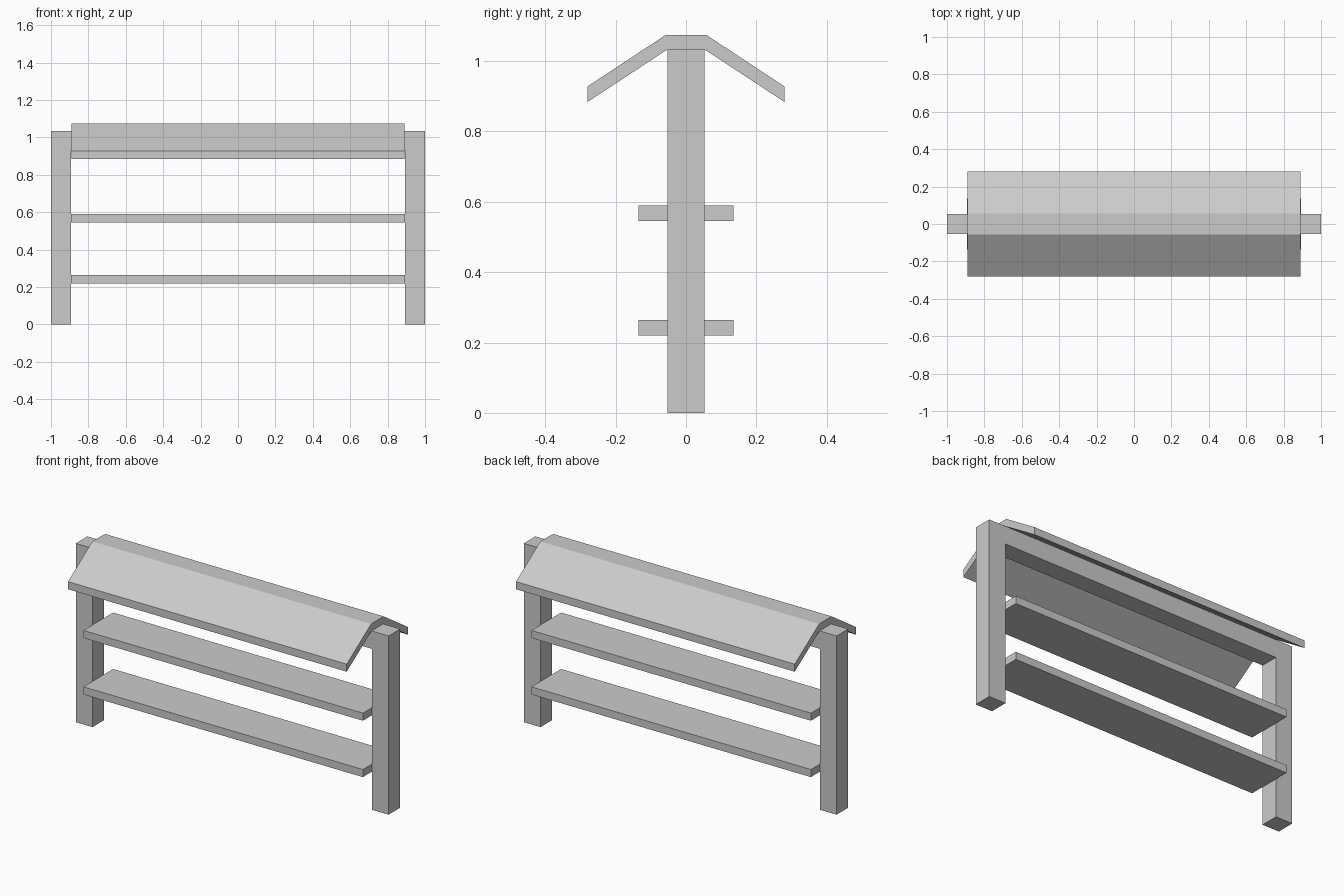
import bpy, bmesh

if "Cube" in bpy.data.objects:
    bpy.data.objects.remove(bpy.data.objects["Cube"])


def box(name, x0, x1, half_y, z0, z1):
    """Axis-aligned box, symmetric in y."""
    bpy.ops.mesh.primitive_cube_add(size=1)
    ob = bpy.context.object
    ob.name = name
    ob.location = ((x0 + x1) / 2, 0, (z0 + z1) / 2)
    ob.scale = (x1 - x0, 2 * half_y, z1 - z0)
    bpy.ops.object.transform_apply(location=True, rotation=False, scale=True)
    return ob


POST_Y, POST_TOP, INNER = 0.053, 1.033, 0.893

# Two square posts
for side, name in ((-1, "left_post"), (1, "right_post")):
    x0, x1 = sorted((side * INNER, side * 1.0))
    box(name, x0, x1, POST_Y, 0, POST_TOP)

# Two shelf planks between the posts
for name, z in (("lower_shelf", 0.22), ("upper_shelf", 0.546)):
    box(name, -INNER, INNER, 0.135, z, z + 0.044)

# Ridge beam joining the post tops
box("ridge_beam", -INNER, INNER, POST_Y, 0.93, POST_TOP)

# Folded roof: half profile (y, z) mirrored, then extruded along x
half = [(0.057, 1.075), (0.28, 0.928), (0.28, 0.884), (POST_Y, POST_TOP)]
profile = half + [(-y, z) for y, z in reversed(half)]
bm = bmesh.new()
face = bm.faces.new([bm.verts.new((-0.891, y, z)) for y, z in profile])
ext = bmesh.ops.extrude_face_region(bm, geom=[face], use_keep_orig=True)
moved = [v for v in ext["geom"] if isinstance(v, bmesh.types.BMVert)]
bmesh.ops.translate(bm, verts=moved, vec=(2 * 0.891, 0, 0))
bmesh.ops.recalc_face_normals(bm, faces=bm.faces)
mesh = bpy.data.meshes.new("roof")
bm.to_mesh(mesh)
bm.free()
bpy.context.collection.objects.link(bpy.data.objects.new("roof", mesh))
